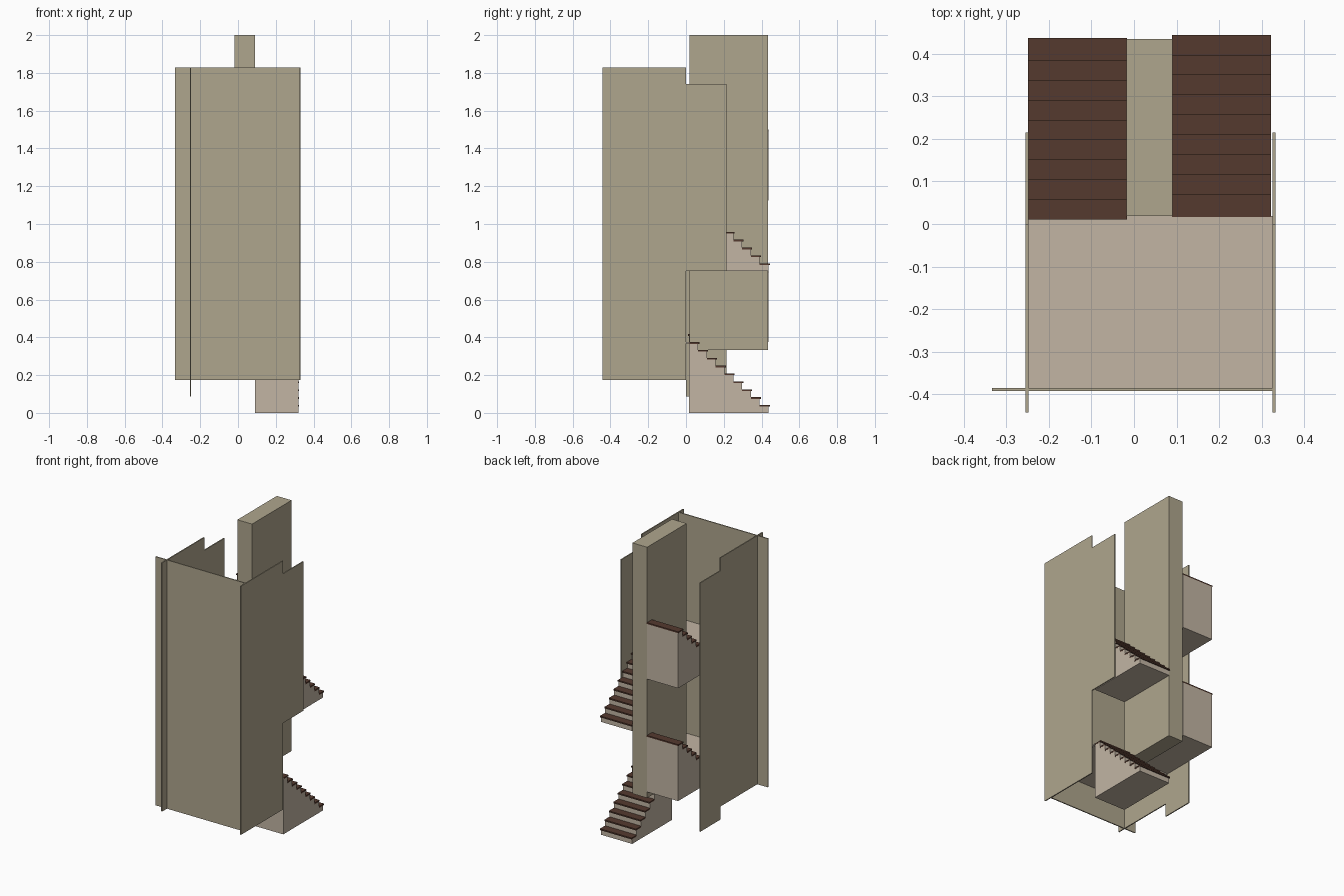
import bpy, bmesh

if "Cube" in bpy.data.objects:
    bpy.data.objects.remove(bpy.data.objects["Cube"])


def material(name, rgb):
    m = bpy.data.materials.new(name)
    m.diffuse_color = (*rgb, 1)
    m.use_nodes = True
    m.node_tree.nodes["Principled BSDF"].inputs["Base Color"].default_value = m.diffuse_color
    return m


WALL = material("wall_tan", (0.43, 0.38, 0.27))
STONE = material("stair_stone", (0.54, 0.46, 0.37))
WOOD = material("tread_wood", (0.09, 0.042, 0.028))


def finish(name, bm, mat):
    bmesh.ops.recalc_face_normals(bm, faces=bm.faces)
    me = bpy.data.meshes.new(name)
    bm.to_mesh(me)
    bm.free()
    me.materials.append(mat)
    ob = bpy.data.objects.new(name, me)
    bpy.context.collection.objects.link(ob)
    return ob


def prism(name, profile, x0, x1, mat):
    """Extrude a (y, z) profile from x0 to x1."""
    bm = bmesh.new()
    face = bm.faces.new([bm.verts.new((x0, y, z)) for y, z in profile])
    ext = bmesh.ops.extrude_face_region(bm, geom=[face])["geom"]
    bmesh.ops.translate(bm, vec=(x1 - x0, 0, 0),
                        verts=[v for v in ext if isinstance(v, bmesh.types.BMVert)])
    return finish(name, bm, mat)


def box(name, x, y, z, mat):
    return prism(name, [(y[0], z[0]), (y[1], z[0]), (y[1], z[1]), (y[0], z[1])],
                 x[0], x[1], mat)


STEPS, RISE, RUN = 9, 0.375 / 9, 0.42 / 9
TREAD, NOSE = 0.009, 0.007


def flight(name, x, y_start, direction, z_base):
    """Solid flat-bottomed stair body with thin overhanging treads."""
    end = y_start + direction * STEPS * RUN
    profile = [(end, z_base), (y_start, z_base)]
    for i in range(STEPS):
        top = z_base + (i + 1) * RISE
        y0 = y_start + direction * i * RUN
        y1 = y0 + direction * RUN
        profile += [(y0, top - TREAD), (y1, top - TREAD)]
        box(f"{name}_tread_{i + 1}", (x[0] - 0.001, x[1] + 0.001),
            (y0 - direction * NOSE, y1), (top - TREAD, top), WOOD)
    prism(f"{name}_body", profile, x[0], x[1], STONE)


# Two storeys: right flight up to a landing, left flight back
for n in range(2):
    z = n * 0.75
    flight(f"right_flight_{n + 1}", (0.09, 0.321), 0.437, -1, z)
    flight(f"left_flight_{n + 1}", (-0.248, -0.018), 0.017, 1, z + 0.375)
    box(f"landing_{n + 1}", (-0.248, 0.325), (-0.385, 0.019),
        (z + 0.367, z + 0.375), STONE)

# Central dividing wall
box("central_wall", (-0.018, 0.09), (0.019, 0.434), (0.333, 2.0), WALL)

# Front wall
box("front_wall", (-0.333, 0.325), (-0.392, -0.385), (0.175, 1.828), WALL)

# Stepped side walls
for name, x, low in (("left_wall", -0.255, 0.088), ("right_wall", 0.325, 0.75)):
    prism(name, [(-0.442, 0.175), (0, 0.175), (0, low), (0.215, low),
                 (0.215, 1.742), (0, 1.742), (0, 1.828), (-0.442, 1.828)],
          x, x + 0.007, WALL)
